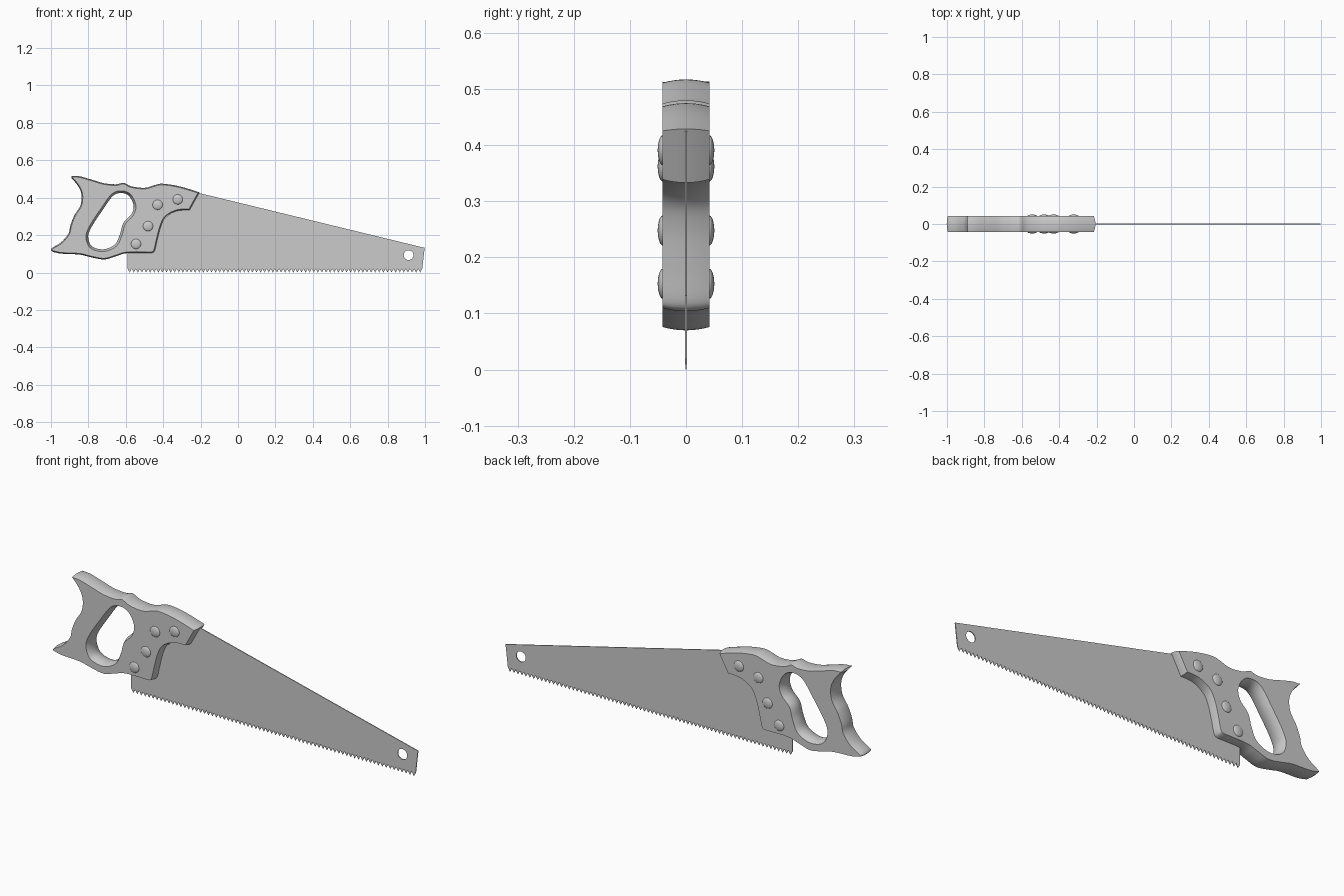
import bpy, bmesh, math
from mathutils import Vector

if "Cube" in bpy.data.objects:
    bpy.data.objects.remove(bpy.data.objects["Cube"])


def spline(pts, closed=False, n=5):
    """Catmull-Rom curve through 2D points."""
    p = [Vector(a) for a in pts]
    k, out = len(p), []
    for i in range(k if closed else k - 1):
        if closed:
            a, b, c, d = (p[(i + j) % k] for j in (-1, 0, 1, 2))
        else:
            a, b, c, d = (p[min(max(i + j, 0), k - 1)] for j in (-1, 0, 1, 2))
        for s in range(n):
            t = s / n
            out.append(0.5 * (2 * b + (c - a) * t + (2 * a - 5 * b + 4 * c - d) * t * t
                              + (3 * b - a - 3 * c + d) * t ** 3))
    return out


def grow(loop, dist):
    """Offset a closed 2D loop outward by dist, with mitred corners."""
    k = len(loop)
    area = sum(loop[i - 1].cross(loop[i]) for i in range(k))
    sign = 1 if area > 0 else -1
    out = []
    for i in range(k):
        e1 = (loop[i] - loop[i - 1]).normalized()
        e2 = (loop[(i + 1) % k] - loop[i]).normalized()
        n1, n2 = Vector((e1.y, -e1.x)) * sign, Vector((e2.y, -e2.x)) * sign
        out.append(loop[i] + (n1 + n2) * dist / max(1 + n1.dot(n2), 0.6))
    return out


def finish(bm, name, smooth=True):
    bmesh.ops.recalc_face_normals(bm, faces=bm.faces)
    me = bpy.data.meshes.new(name)
    bm.to_mesh(me)
    bm.free()
    ob = bpy.data.objects.new(name, me)
    bpy.context.collection.objects.link(ob)
    if smooth:
        bpy.ops.object.select_all(action='DESELECT')
        ob.select_set(True)
        bpy.context.view_layer.objects.active = ob
        bpy.ops.object.shade_smooth_by_angle(angle=math.radians(35))
    return ob


def plate(name, loops, half, levels):
    """Plate in XZ. Each loop is (points, crown); walls bulge by the crown at y = 0."""
    bm = bmesh.new()
    caps = [[], []]
    for pts, crown in loops:
        rings = []
        for j in range(levels + 1):
            u = 2 * j / levels - 1
            ring = grow(pts, crown * (1 - u * u)) if crown else pts
            rings.append([bm.verts.new((v.x, u * half, v.y)) for v in ring])
        k = len(pts)
        for r0, r1 in zip(rings, rings[1:]):
            for i in range(k):
                bm.faces.new((r0[i - 1], r0[i], r1[i], r1[i - 1]))
        for cap, ring in zip(caps, (rings[0], rings[-1])):
            cap += [bm.edges.get((ring[i - 1], ring[i])) for i in range(k)]
    for cap in caps:
        bmesh.ops.triangle_fill(bm, use_beauty=True, edges=cap, normal=(0, 1, 0))
    return finish(bm, name)


# handle outline, split into smooth runs at its sharp corners
runs = [
    [(-.896, .517), (-.848, .515), (-.78, .496), (-.714, .477), (-.65, .472), (-.612, .48),
     (-.57, .461), (-.5, .453), (-.447, .467), (-.404, .475), (-.313, .461), (-.206, .429)],
    [(-.206, .429), (-.259, .333)],
    [(-.259, .333), (-.323, .33), (-.382, .301), (-.41, .253), (-.43, .18), (-.445, .118),
     (-.462, .104)],
    [(-.462, .104), (-.59, .104), (-.65, .088), (-.714, .07), (-.783, .081), (-.848, .096),
     (-.944, .101), (-1, .113)],
    [(-1, .113), (-.996, .13), (-.944, .163), (-.906, .21), (-.896, .253), (-.874, .307),
     (-.842, .36), (-.837, .419), (-.858, .467), (-.896, .511)],
    [(-.896, .511), (-.896, .517)],
]
outline = [p for r in runs for p in spline(r, n=1 if len(r) == 2 else 5)]
outline = grow(outline, -.006)
grip = spline([(-.676, .419), (-.623, .437), (-.575, .419), (-.546, .36), (-.559, .307),
               (-.602, .26), (-.62, .2), (-.65, .141), (-.719, .112), (-.789, .131),
               (-.813, .189), (-.794, .248), (-.735, .339)], closed=True)
plate("handle", [(outline, .006), (grip, -.012)], .042, 8)

# blade with hanging hole
HALF, X0, X1, ROOT = .0022, -.59, .985, .02
body = [Vector(p) for p in ((X0, ROOT), (X1, ROOT), (.998, .132), (-.22, .428), (X0, .13))]
hole = [Vector((.912 + .026 * math.cos(a), .093 + .026 * math.sin(a)))
        for a in (math.tau * i / 32 for i in range(32))]
plate("blade", [(body, 0), (hole, 0)], HALF, 1)

# teeth: a row of wedges sharpened toward the tip
bm = bmesh.new()
COUNT = 72
step = (X1 - X0) / COUNT
for i in range(COUNT):
    x = X0 + i * step
    a, b, c, d = (bm.verts.new(p) for p in ((x, -HALF, ROOT), (x + step, -HALF, ROOT),
                                            (x + step, HALF, ROOT), (x, HALF, ROOT)))
    t0, t1 = (bm.verts.new((x + step / 2, s * .0006, 0)) for s in (-1, 1))
    for f in ((a, b, c, d), (a, b, t0), (c, d, t1), (b, c, t1, t0), (d, a, t0, t1)):
        bm.faces.new(f)
finish(bm, "teeth", smooth=False)

# domed rivets through the handle, on both sides
for n, (x, z) in enumerate([(-.545, .153), (-.481, .248), (-.43, .362), (-.322, .391)]):
    for side, label in ((-1, "front"), (1, "back")):
        bpy.ops.mesh.primitive_uv_sphere_add(segments=24, ring_count=12, radius=1,
                                             location=(x, side * .041, z))
        ob = bpy.context.object
        ob.name = f"rivet_{label}_{n + 1}"
        ob.rotation_euler.x = math.pi / 2
        ob.scale = (.027, .027, .0095)
        bpy.ops.object.shade_smooth_by_angle(angle=math.radians(40))
